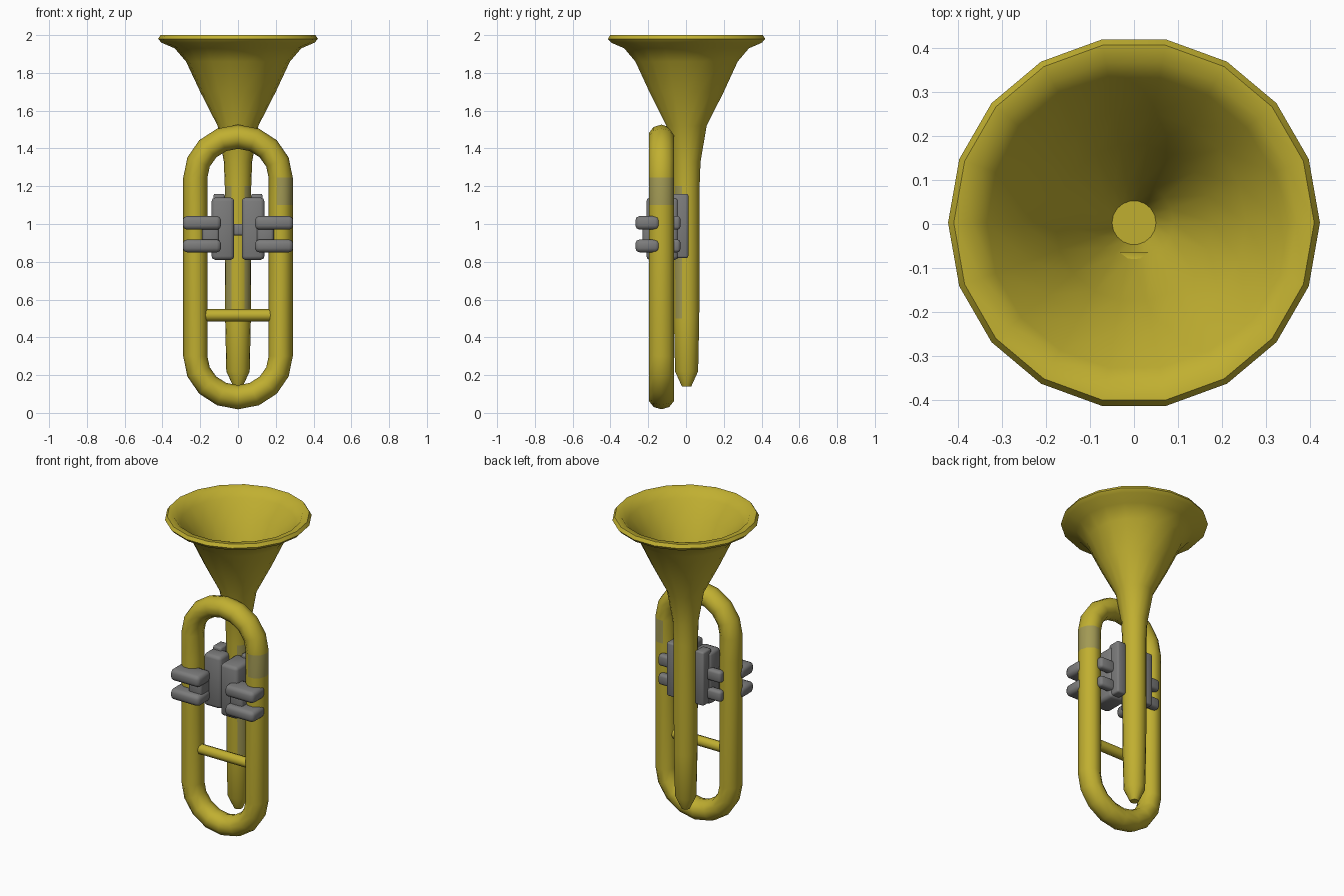
import bpy, bmesh, math
from mathutils import Vector

cube = bpy.data.objects.get("Cube")
if cube:
    bpy.data.objects.remove(cube, do_unlink=True)


def make_material(name, rgb):
    mat = bpy.data.materials.new(name)
    mat.use_nodes = True
    mat.diffuse_color = (*rgb, 1)
    mat.node_tree.nodes["Principled BSDF"].inputs["Base Color"].default_value = (*rgb, 1)
    return mat


brass = make_material("brass yellow", (0.53, 0.43, 0.03))
steel = make_material("steel grey", (0.2, 0.2, 0.2))
worn = make_material("worn brass", (0.36, 0.32, 0.09))


def finish(name, bm, mats, angle=60):
    bmesh.ops.recalc_face_normals(bm, faces=bm.faces)
    mesh = bpy.data.meshes.new(name)
    bm.to_mesh(mesh)
    bm.free()
    obj = bpy.data.objects.new(name, mesh)
    bpy.context.collection.objects.link(obj)
    for mat in mats:
        mesh.materials.append(mat)
    bpy.ops.object.select_all(action="DESELECT")
    obj.select_set(True)
    bpy.context.view_layer.objects.active = obj
    bpy.ops.object.shade_smooth_by_angle(angle=math.radians(angle))
    return obj


def bridge(bm, a, b):
    n = len(a)
    for i in range(n):
        j = (i + 1) % n
        bm.faces.new((a[i], a[j], b[j], b[i]))


def ring(bm, center, u, v, ru, rv, sides):
    turn = [math.tau * i / sides for i in range(sides)]
    return [bm.verts.new(center + u * ru * math.cos(t) + v * rv * math.sin(t)) for t in turn]


X, Y, Z = Vector((1, 0, 0)), Vector((0, 1, 0)), Vector((0, 0, 1))

# Bell and its long pipe: outside from the tip up, over the lip, down the funnel
profile = [(0.025, 0.14), (0.062, 0.22), (0.068, 0.5), (0.07, 0.85), (0.07, 1.2),
           (0.075, 1.33), (0.108, 1.52), (0.2, 1.7), (0.275, 1.86), (0.335, 1.93),
           (0.405, 1.96), (0.423, 1.98), (0.41, 2.0), (0.37, 1.995), (0.335, 1.95),
           (0.255, 1.86), (0.18, 1.7), (0.09, 1.52), (0.05, 1.4)]
bm = bmesh.new()
rings = [ring(bm, Vector((0, 0.003, z)), X, Y, r, r, 18) for r, z in profile]
for a, b in zip(rings, rings[1:]):
    bridge(bm, a, b)
bm.faces.new(rings[0])
bm.faces.new(rings[-1])
bell = finish("bell_and_pipe", bm, [brass, worn])
# Worn strips along the front corners of the pipe
for p in bell.data.polygons:
    c = p.center
    if 0.5 < c.z < 1.2 and c.y < -0.01 and abs(c.x) > 0.035:
        p.material_index = 1

# Oval tube loop in front of the pipe
path = []
for base, z0 in ((0, 1.245), (math.pi, 0.3)):
    for i in range(9):
        t = base + math.pi * i / 8
        path.append(((0.226 * math.cos(t), z0 + 0.217 * math.sin(t)), (math.cos(t), math.sin(t))))
    side = -1 if base == 0 else 1
    heights = (1.1, 0.85) if side < 0 else (0.85, 1.1)
    path += [((side * 0.226, z), (side, 0)) for z in heights]
bm = bmesh.new()
rings = [ring(bm, Vector((x, -0.13, z)), Vector((nx, 0, nz)), Y, 0.064, 0.07, 10)
         for (x, z), (nx, nz) in path]
for a, b in zip(rings, rings[1:] + rings[:1]):
    bridge(bm, a, b)
loop = finish("tube_loop", bm, [brass, worn])
for p in loop.data.polygons:
    if 0.85 < p.center.z < 1.24 and p.center.x > 0.2 and p.center.z > 1.1:
        p.material_index = 1


def block(name, low, high, bevel):
    low, high = Vector(low), Vector(high)
    bm = bmesh.new()
    bmesh.ops.create_cube(bm, size=1)
    for v in bm.verts:
        v.co = Vector([(low[i] + high[i]) / 2 + v.co[i] * (high[i] - low[i]) for i in range(3)])
    bmesh.ops.bevel(bm, geom=bm.edges[:], offset=bevel, segments=2, profile=0.5, affect="EDGES")
    return finish(name, bm, [steel], 50)


# Valve blocks, plates beside the pipe, and the clamp arms
for side, label, front in ((-1, "right", -0.15), (1, "left", -0.21)):
    def span(x0, x1):
        return sorted((side * x0, side * x1))
    a, b = span(0.02, 0.14)
    block(label + "_valve_block", (a, front, 0.81), (b, -0.04, 1.14), 0.02)
    a, b = span(0.07, 0.13)
    block(label + "_valve_plate", (a, -0.07, 0.82), (b, 0.012, 1.16), 0.01)
    a, b = span(0.1, 0.19)
    block(label + "_clamp_bridge", (a, -0.23, 0.87), (b, -0.13, 1.02), 0.015)
    for z0, z1, level in ((0.85, 0.918, "lower"), (0.97, 1.042, "upper")):
        a, b = span(0.09, 0.292)
        block(f"{label}_{level}_clamp_arm", (a, -0.268, z0), (b, -0.14, z1), 0.022)
        a, b = span(0.09, 0.22)
        block(f"{label}_{level}_rear_arm", (a, -0.08, z0), (b, -0.03, z1), 0.015)

# Small link joining the two valve blocks
block("valve_link", (-0.04, -0.12, 0.94), (0.04, -0.06, 1.0), 0.01)

# Cross brace in the lower half of the loop
bm = bmesh.new()
ends = [ring(bm, Vector((x, -0.13, 0.517)), Y, Z, 0.032, 0.032, 8) for x in (-0.19, 0.19)]
bridge(bm, *ends)
for e in ends:
    bm.faces.new(e)
finish("cross_brace", bm, [brass])
